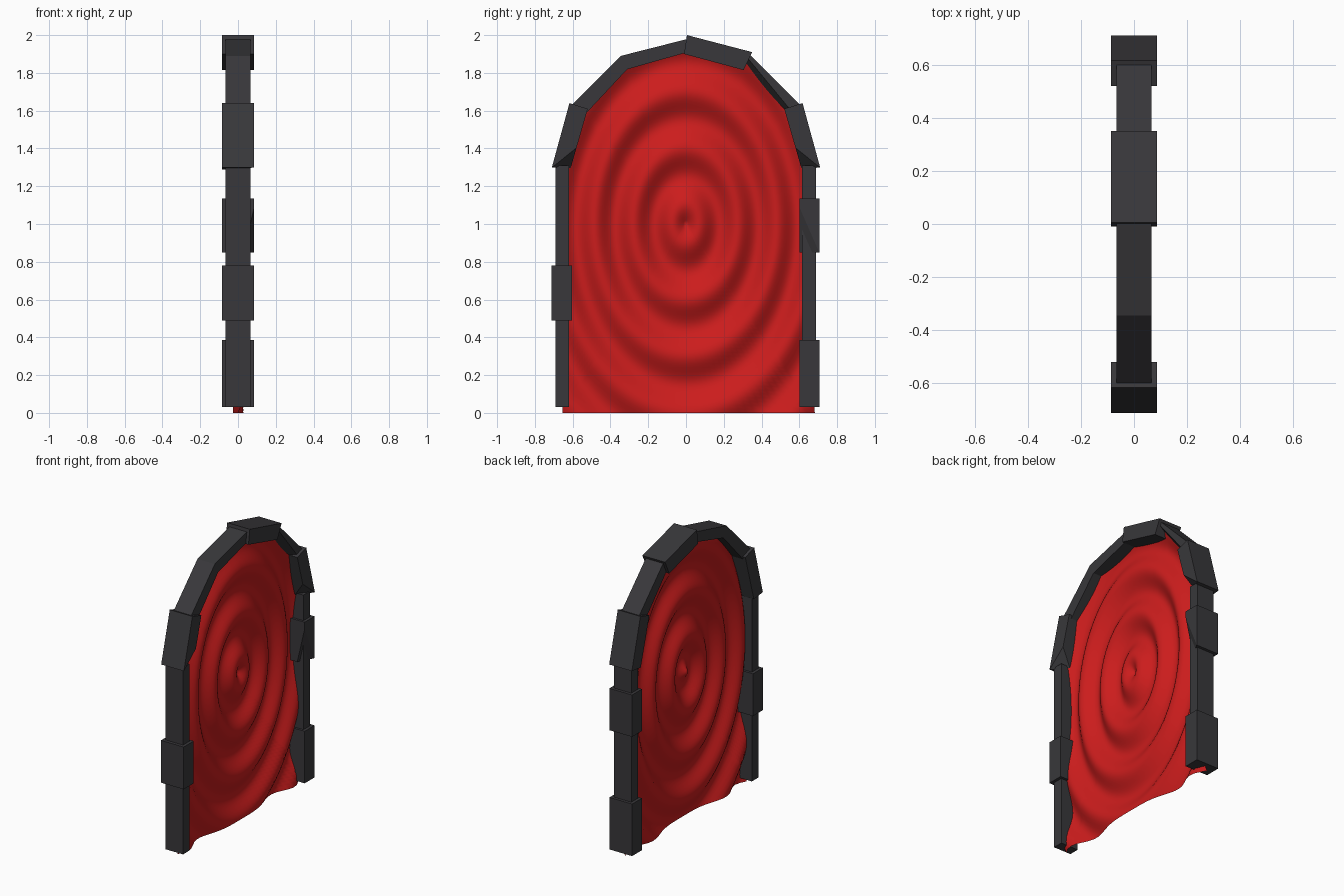
import bpy, bmesh, math
from mathutils import Vector

if "Cube" in bpy.data.objects:
    bpy.data.objects.remove(bpy.data.objects["Cube"])


def material(name, rgb):
    m = bpy.data.materials.new(name)
    m.diffuse_color = (*rgb, 1)
    m.use_nodes = True
    m.node_tree.nodes["Principled BSDF"].inputs["Base Color"].default_value = m.diffuse_color
    return m


STONE = material("dark_stone", (0.04, 0.039, 0.043))
RED = material("red_energy", (0.6, 0.012, 0.012))
THICK, THIN = 0.086, 0.066


def add_object(name, bm, mat):
    me = bpy.data.meshes.new(name)
    bm.to_mesh(me)
    bm.free()
    me.materials.append(mat)
    ob = bpy.data.objects.new(name, me)
    bpy.context.collection.objects.link(ob)
    return ob


def stone(name, quad, half, chip=None):
    """Prism from a y-z quad; chip = three (x, y, z) points of a broken-off corner plane."""
    bm = bmesh.new()
    low = [bm.verts.new((-half, y, z)) for y, z in quad]
    high = [bm.verts.new((half, y, z)) for y, z in quad]
    bm.faces.new(low)
    bm.faces.new(high)
    for i in range(4):
        j = (i + 1) % 4
        bm.faces.new((low[i], low[j], high[j], high[i]))
    if chip:
        a, b, c = map(Vector, chip)
        n = (b - a).cross(c - a).normalized()
        centre = Vector((0, sum(p[0] for p in quad) / 4, sum(p[1] for p in quad) / 4))
        if n.dot(centre - a) > 0:
            n = -n
        bmesh.ops.bisect_plane(bm, geom=bm.verts[:] + bm.edges[:] + bm.faces[:],
                               plane_co=a, plane_no=n, clear_outer=True)
        bmesh.ops.holes_fill(bm, edges=[e for e in bm.edges if e.is_boundary])
    bmesh.ops.recalc_face_normals(bm, faces=bm.faces[:])
    return add_object(name, bm, STONE)


def upright(name, y0, y1, z0, z1, half, chip=None):
    stone(name, [(y0, z0), (y1, z0), (y1, z1), (y0, z1)], half, chip)


# Side columns and the wider stones on them
upright("left_column", -0.69, -0.62, 0.03, 1.31, THIN)
upright("left_column_block", -0.712, -0.603, 0.49, 0.78, THICK)
upright("right_column", 0.615, 0.687, 0.04, 1.31, THIN)
upright("right_column_base", 0.6, 0.707, 0.03, 0.387, THICK)
upright("right_column_block", 0.6, 0.707, 0.848, 1.135, THICK,
        [(THICK, 0.6, 1.09), (THICK, 0.705, 0.85), (0.03, 0.6, 0.85)])

# Lower arch stones, each with a chipped inner corner
for name, s in (("left_arch_stone", -1), ("right_arch_stone", 1)):
    stone(name, [(s * 0.71, 1.3), (s * 0.617, 1.64), (s * 0.52, 1.61), (s * 0.613, 1.288)], THICK,
          [(THICK, s * 0.572, 1.41), (THICK, s * 0.708, 1.3), (0.0, s * 0.613, 1.29)])

# Upper arch stones
stone("left_shoulder_stone", [(-0.605, 1.63), (-0.345, 1.89), (-0.31, 1.82), (-0.525, 1.59)], THIN)
stone("left_crown_stone", [(-0.345, 1.89), (0.01, 1.98), (0.01, 1.91), (-0.325, 1.815)], THIN)
stone("right_crown_stone", [(0.005, 2.0), (0.35, 1.91), (0.305, 1.815), (-0.01, 1.9)], THICK)
stone("right_shoulder_stone", [(0.605, 1.63), (0.34, 1.895), (0.3, 1.83), (0.525, 1.59)], THIN,
      [(THIN, 0.35, 1.85), (THIN, 0.54, 1.62), (-0.01, 0.41, 1.715)])

# Rippled energy sheet: rings of the arch outline scaled towards the centre
outline = [(0, 0), (0.682, 0), (0.65, 0.4), (0.65, 1.3), (0.565, 1.61), (0.325, 1.845), (0, 1.94),
           (-0.33, 1.85), (-0.565, 1.61), (-0.65, 1.3), (-0.655, 0)]
rim = []
for i, p in enumerate(outline):
    a, b = Vector(p), Vector(outline[(i + 1) % len(outline)])
    n = max(2, round((b - a).length / 0.04))
    rim += [a.lerp(b, k / n) for k in range(n)]


def ripple(y, z):
    r = math.hypot(y / 0.69, z - 1.0)
    return -0.028 * math.cos(2 * math.pi * (r - 0.25) / 0.3)


RINGS = 50
mid = Vector((0, 1.0))
bm = bmesh.new()
hub = bm.verts.new((ripple(0, 1.0), 0, 1.0))
prev = None
for k in range(1, RINGS + 1):
    pts = [mid.lerp(p, k / RINGS) for p in rim]
    ring = [bm.verts.new((ripple(p.x, p.y), p.x, p.y)) for p in pts]
    for i in range(len(ring)):
        j = (i + 1) % len(ring)
        if prev:
            bm.faces.new((prev[i], ring[i], ring[j], prev[j]))
        else:
            bm.faces.new((hub, ring[i], ring[j]))
    prev = ring
for f in bm.faces:
    f.smooth = True
add_object("rippled_portal_sheet", bm, RED)
